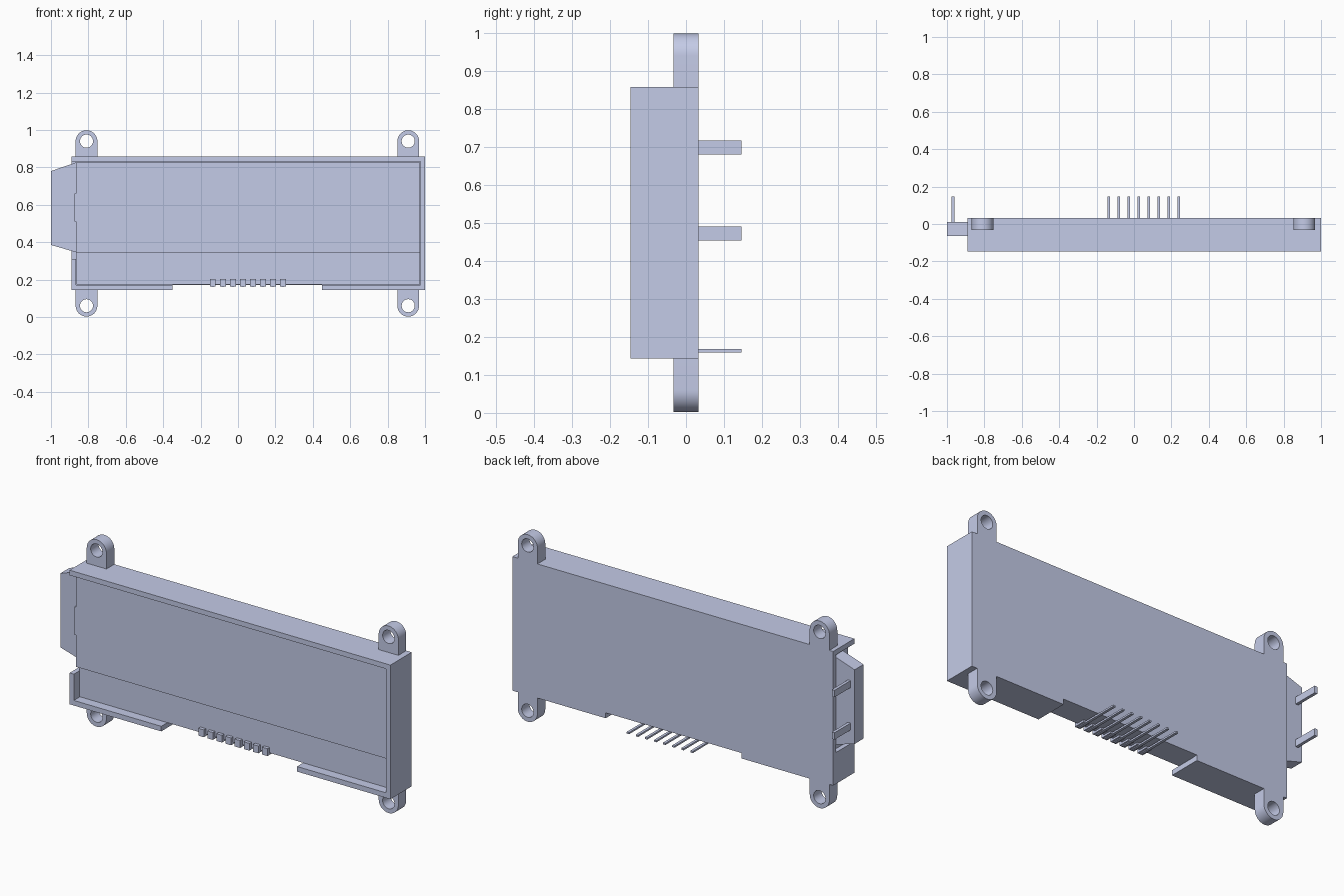
import bpy, bmesh, math

old = bpy.data.objects.get("Cube")
if old:
    bpy.data.objects.remove(old, do_unlink=True)

# Single pale blue-grey finish
grey = bpy.data.materials.new("pale_blue_grey")
grey.use_nodes = True
colour = (0.591, 0.638, 0.855, 1.0)
grey.diffuse_color = colour
bsdf = next(n for n in grey.node_tree.nodes if n.type == 'BSDF_PRINCIPLED')
bsdf.inputs["Base Color"].default_value = colour


def prism(name, outline, y0, y1):
    """Extrude an x-z outline from y0 back to y1."""
    bm = bmesh.new()
    face = bm.faces.new([bm.verts.new((x, y0, z)) for x, z in outline])
    ext = bmesh.ops.extrude_face_region(bm, geom=[face])
    verts = [g for g in ext["geom"] if isinstance(g, bmesh.types.BMVert)]
    bmesh.ops.translate(bm, verts=verts, vec=(0, y1 - y0, 0))
    bmesh.ops.recalc_face_normals(bm, faces=bm.faces)
    mesh = bpy.data.meshes.new(name)
    bm.to_mesh(mesh)
    bm.free()
    mesh.materials.append(grey)
    obj = bpy.data.objects.new(name, mesh)
    bpy.context.collection.objects.link(obj)
    return obj


def rect(x0, x1, z0, z1):
    return [(x0, z0), (x1, z0), (x1, z1), (x0, z1)]


def box(name, x0, x1, y0, y1, z0, z1):
    return prism(name, rect(x0, x1, z0, z1), y0, y1)


def arc(cx, cz, r, a0, a1, n):
    return [(cx + r * math.cos(math.radians(a0 + (a1 - a0) * i / n)),
             cz + r * math.sin(math.radians(a0 + (a1 - a0) * i / n)))
            for i in range(n + 1)]


def combine(target, tool, operation):
    """Apply a boolean and discard the tool object."""
    mod = target.modifiers.new(operation.lower(), 'BOOLEAN')
    mod.operation = operation
    mod.solver = 'EXACT'
    mod.object = tool
    bpy.context.view_layer.objects.active = target
    bpy.ops.object.modifier_apply(modifier=mod.name)
    bpy.data.objects.remove(tool, do_unlink=True)


# Tray-like housing: open pocket at the front, gap in the left-hand wall
BACK, FRONT, FLOOR = 0.033, -0.146, 0.01
housing = box("housing", -0.89, 1.0, FRONT, BACK, 0.143, 0.857)
pocket = prism("pocket_cutter", [
    (-0.865, 0.17), (0.975, 0.17), (0.975, 0.83),
    (-0.95, 0.83), (-0.95, 0.31), (-0.865, 0.31)], -0.3, FLOOR)
combine(housing, pocket, 'DIFFERENCE')

# Bottom opening for the pins
combine(housing, box("notch_cutter", -0.35, 0.45, -0.3, 0.3, 0.0, 0.172), 'DIFFERENCE')

# Four mounting ears with round holes
for x in (-0.81, 0.91):
    for top in (True, False):
        z, start, root = (0.94, 0, 0.845) if top else (0.06, 180, 0.155)
        curve = arc(x, z, 0.058, start, start + 180, 24)
        outline = curve + [(curve[-1][0], root), (curve[0][0], root)]
        combine(housing, prism("ear", outline, -0.033, BACK), 'UNION')
        hole = arc(x, z, 0.035, 0, 360, 32)[:-1]
        combine(housing, prism("hole_cutter", hole, -0.1, 0.1), 'DIFFERENCE')

# Light guide with a tapered tab passing through the side gap
prism("light_guide", [
    (-0.863, 0.173), (0.972, 0.173), (0.972, 0.827), (-0.863, 0.827),
    (-1.0, 0.78), (-1.0, 0.385), (-0.863, 0.345)], -0.065, FLOOR)

# Lower glass fills the pocket; upper glass sits on it with a small side seal
box("lower_glass", -0.863, 0.972, -0.10, -0.065, 0.173, 0.827)
prism("upper_glass", [
    (-0.865, 0.342), (0.972, 0.342), (0.972, 0.827), (-0.865, 0.827),
    (-0.865, 0.66), (-0.875, 0.66), (-0.875, 0.51), (-0.865, 0.51)],
    -0.127, -0.10)

# Two backlight terminals on the tab
for i, z in enumerate((0.472, 0.698)):
    box(f"backlight_pin_{i + 1}", -0.977, -0.961, FLOOR, 0.146, z - 0.0185, z + 0.0185)

# Eight edge clips, each with a thin pin leading out the back
for i in range(8):
    x = -0.135 + i * 0.0536
    box(f"clip_front_{i + 1}", x - 0.016, x + 0.016, -0.118, -0.10, 0.163, 0.202)
    box(f"clip_base_{i + 1}", x - 0.016, x + 0.016, -0.10, -0.055, 0.163, 0.173)
    box(f"signal_pin_{i + 1}", x - 0.007, x + 0.007, -0.11, 0.146, 0.159, 0.168)

# Smooth the round ears and holes, keep every other edge sharp
bpy.ops.object.select_all(action='DESELECT')
housing.select_set(True)
bpy.context.view_layer.objects.active = housing
bpy.ops.object.shade_smooth_by_angle(angle=math.radians(30))
